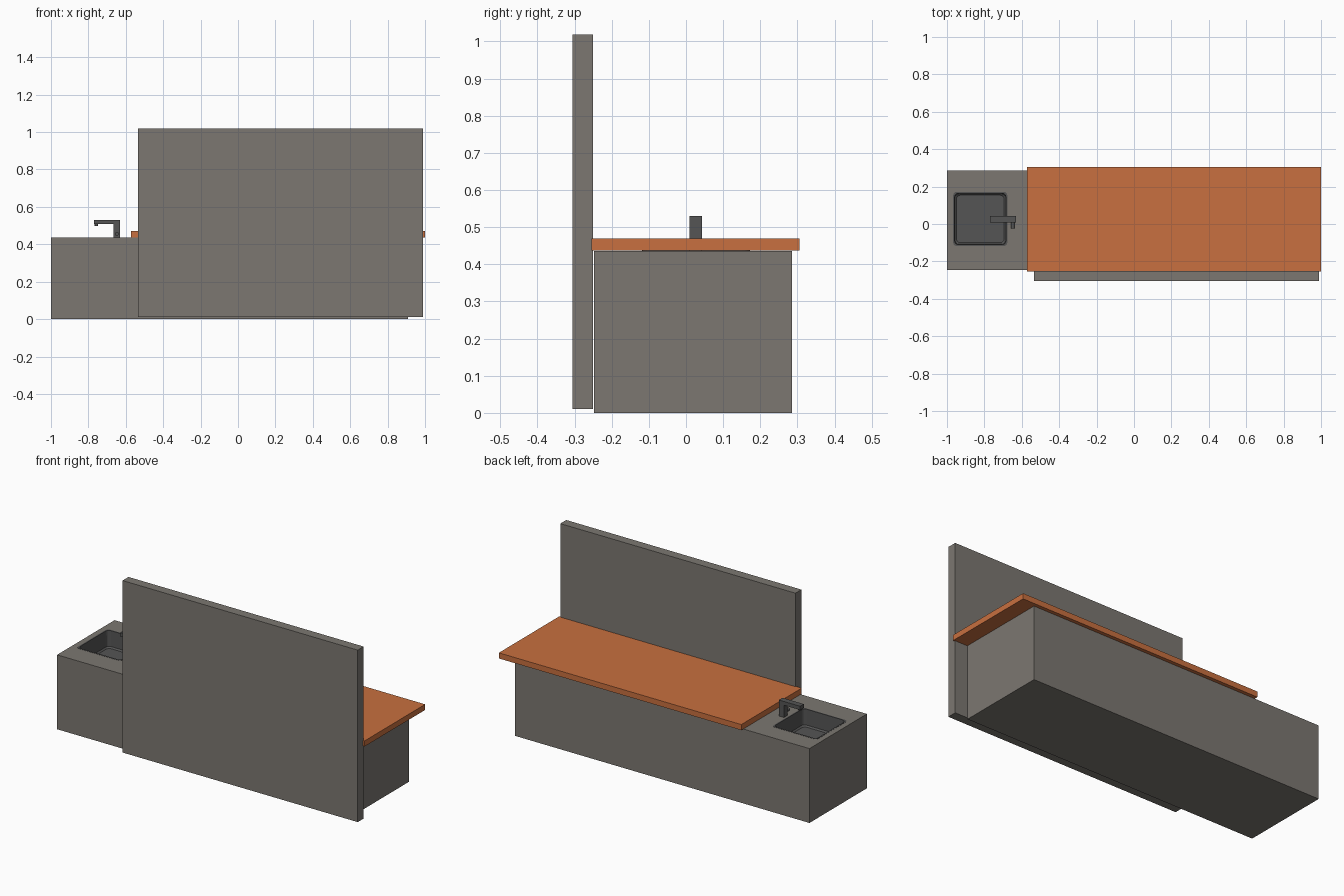
import bpy, bmesh, math

if "Cube" in bpy.data.objects:
    bpy.data.objects.remove(bpy.data.objects["Cube"])


def material(name, rgb):
    m = bpy.data.materials.new(name)
    m.diffuse_color = (*rgb, 1)
    m.use_nodes = True
    m.node_tree.nodes["Principled BSDF"].inputs["Base Color"].default_value = m.diffuse_color
    return m


STONE = material("warm_grey", (0.20, 0.185, 0.165))
ORANGE = material("orange", (0.58, 0.16, 0.05))
DARK = material("dark_grey", (0.09, 0.09, 0.09))


def make_object(name, bm, mat):
    bmesh.ops.recalc_face_normals(bm, faces=bm.faces)
    mesh = bpy.data.meshes.new(name)
    bm.to_mesh(mesh)
    bm.free()
    ob = bpy.data.objects.new(name, mesh)
    bpy.context.collection.objects.link(ob)
    if mat:
        mesh.materials.append(mat)
    return ob


def prism(name, points, place, offset, mat):
    """Extrude a closed outline along an offset."""
    bm = bmesh.new()
    face = bm.faces.new([bm.verts.new(place(*p)) for p in points])
    ext = bmesh.ops.extrude_face_region(bm, geom=[face])
    verts = [v for v in ext["geom"] if isinstance(v, bmesh.types.BMVert)]
    bmesh.ops.translate(bm, verts=verts, vec=offset)
    return make_object(name, bm, mat)


def box(name, x0, x1, y0, y1, z0, z1, mat):
    return prism(name, [(x0, y0), (x1, y0), (x1, y1), (x0, y1)],
                 lambda x, y: (x, y, z0), (0, 0, z1 - z0), mat)


def rounded_rect(inset, r=0.02, n=4):
    """Outline of the sink opening, moved inward by inset."""
    x0, x1, y0, y1 = -0.967 + inset, -0.677 - inset, -0.118 + inset, 0.172 - inset
    pts = []
    corners = [(x1 - r, y1 - r), (x0 + r, y1 - r), (x0 + r, y0 + r), (x1 - r, y0 + r)]
    for q, (cx, cy) in enumerate(corners):
        for i in range(n + 1):
            a = math.pi / 2 * (q + i / n)
            pts.append((cx + r * math.cos(a), cy + r * math.sin(a)))
    return pts


def cylinder(name, loc, radius, depth, axis, mat):
    bpy.ops.mesh.primitive_cylinder_add(
        vertices=24, radius=radius, depth=depth, location=loc,
        rotation=(math.pi / 2, 0, 0) if axis == "y" else (0, 0, 0))
    ob = bpy.context.object
    ob.name = name
    ob.data.materials.append(mat)
    bpy.ops.object.shade_smooth_by_angle()
    return ob


# Cabinet with a pocket for the sink
cabinet = box("cabinet", -1.0, 0.91, -0.247, 0.285, 0.0, 0.436, STONE)
cutter = prism("sink_cutter", rounded_rect(0.004), lambda x, y: (x, y, 0.33),
               (0, 0, 0.2), None)
cutter.hide_render = True
cut = cabinet.modifiers.new("sink_pocket", "BOOLEAN")
cut.operation = "DIFFERENCE"
cut.solver = "EXACT"
cut.object = cutter
bpy.context.view_layer.objects.active = cabinet
bpy.ops.object.modifier_apply(modifier=cut.name)
bpy.data.objects.remove(cutter)

# Counter top and tall back panel
box("counter_top", -0.572, 1.0, -0.255, 0.305, 0.437, 0.47, ORANGE)
box("back_panel", -0.535, 0.99, -0.305, -0.25, 0.01, 1.018, STONE)

# Sink basin: lofted rounded outlines, outer wall, rim, inner wall, floor
bm = bmesh.new()
profile = [(0.0, 0.326), (0.0, 0.437), (0.008, 0.437), (0.01, 0.345), (0.018, 0.337)]
rings = [[bm.verts.new((x, y, z)) for x, y in rounded_rect(inset)]
         for inset, z in profile]
for a, b in zip(rings, rings[1:]):
    for i in range(len(a)):
        j = (i + 1) % len(a)
        bm.faces.new((a[i], a[j], b[j], b[i]))
bm.faces.new(rings[0])
bm.faces.new(rings[-1])
make_object("sink_basin", bm, DARK)
cylinder("drain", (-0.812, 0.028, 0.337), 0.021, 0.004, "z", DARK)

# Faucet: bent square spout, nozzle and side lever
spout = [(-0.632, 0.434), (-0.632, 0.53), (-0.77, 0.53),
         (-0.77, 0.508), (-0.666, 0.508), (-0.666, 0.434)]
prism("faucet_spout", spout, lambda x, z: (x, 0.009, z), (0, 0.034, 0), DARK)
cylinder("faucet_nozzle", (-0.757, 0.026, 0.505), 0.009, 0.014, "z", DARK)
cylinder("faucet_lever", (-0.648, -0.006, 0.456), 0.01, 0.034, "y", DARK)
